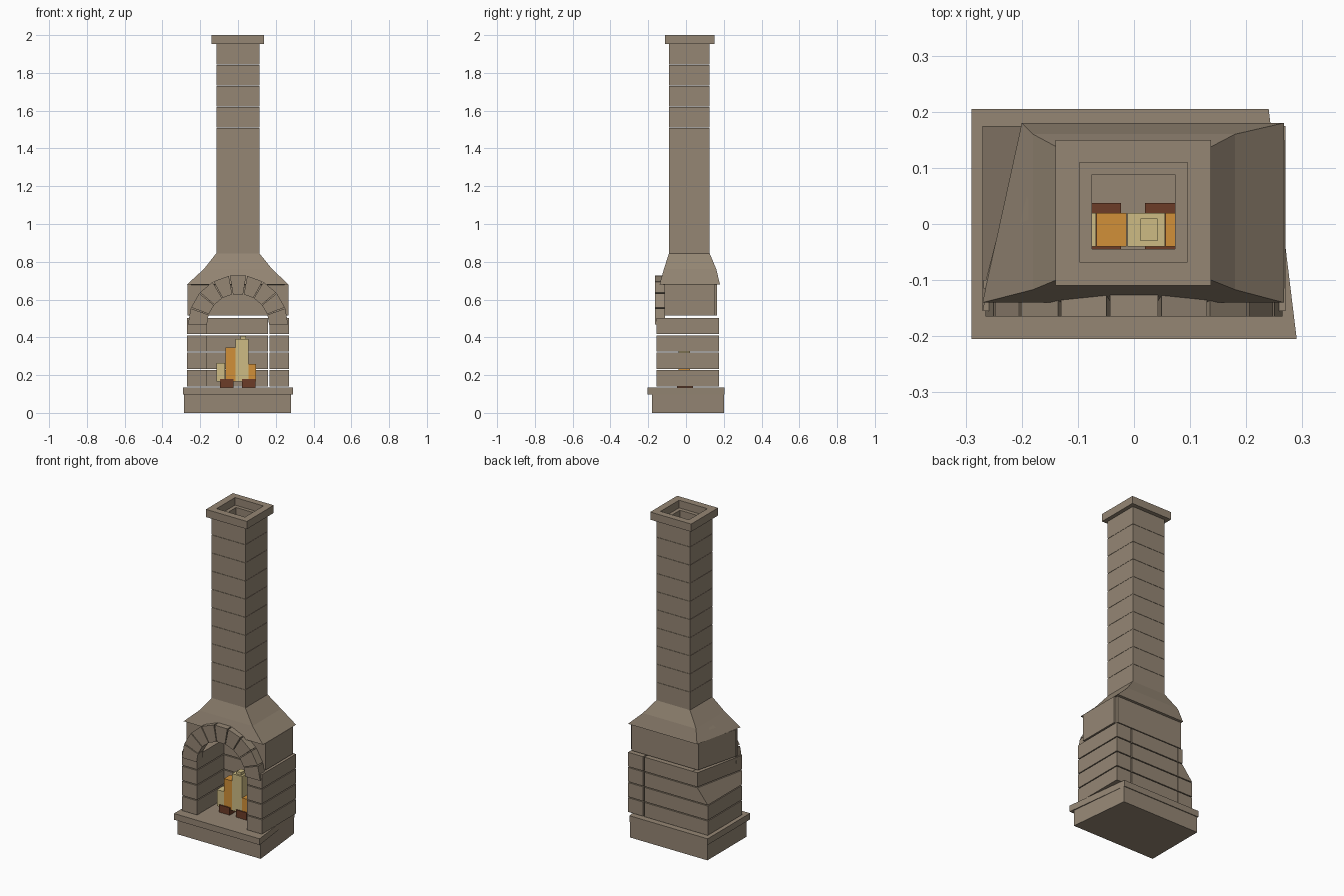
import bpy, bmesh
from math import sin, cos, pi

cube = bpy.data.objects.get("Cube")
if cube:
    bpy.data.objects.remove(cube, do_unlink=True)


def material(name, rgb):
    m = bpy.data.materials.new(name)
    m.use_nodes = True
    m.diffuse_color = (*rgb, 1)
    m.node_tree.nodes["Principled BSDF"].inputs["Base Color"].default_value = (*rgb, 1)
    return m


STONE = material("stone", (0.30, 0.24, 0.175))
WOOD = material("wood", (0.15, 0.045, 0.02))
ORANGE = material("flame orange", (0.64, 0.28, 0.04))
CREAM = material("flame cream", (0.61, 0.50, 0.23))


def quad(x0, x1, y0, y1, z, back_left=None, back_right=None):
    """Four-corner ring; the rear corners may be pulled in."""
    bl = x0 if back_left is None else back_left
    br = x1 if back_right is None else back_right
    return [(x0, y0, z), (x1, y0, z), (br, y1, z), (bl, y1, z)]


def loft(name, rings, mat=STONE, closed=False):
    """Skin rings together; closed joins the last to the first, else caps."""
    bm = bmesh.new()
    vs = [[bm.verts.new(p) for p in r] for r in rings]
    n = len(vs[0])
    pairs = list(zip(vs, vs[1:])) + ([(vs[-1], vs[0])] if closed else [])
    for a, b in pairs:
        for i in range(n):
            j = (i + 1) % n
            bm.faces.new((a[i], a[j], b[j], b[i]))
    if not closed:
        bm.faces.new(vs[0])
        bm.faces.new(vs[-1])
    bmesh.ops.recalc_face_normals(bm, faces=bm.faces)
    me = bpy.data.meshes.new(name)
    bm.to_mesh(me)
    bm.free()
    me.materials.append(mat)
    ob = bpy.data.objects.new(name, me)
    bpy.context.collection.objects.link(ob)
    return ob


def block(name, x0, x1, y0, y1, z0, z1, mat=STONE):
    return loft(name, [quad(x0, x1, y0, y1, z0), quad(x0, x1, y0, y1, z1)], mat)


def tube(name, outer, inner, z0, z1):
    return loft(name, [quad(*outer, z0), quad(*outer, z1),
                       quad(*inner, z1), quad(*inner, z0)], closed=True)


# Plinth and hearth slab, both narrowing at one rear corner
loft("plinth", [quad(-0.285, 0.28, -0.18, 0.2, z, None, 0.24) for z in (0, 0.097)])
loft("hearth_slab", [quad(-0.29, 0.29, -0.205, 0.205, z, None, 0.24)
                     for z in (0.097, 0.135)])

# Firebox courses; the upper rear corner on one side leans inward
LEAN = [(-0.27, -0.27), (-0.27, -0.27), (-0.27, -0.2), (-0.2, -0.2)]
for i, (low, high) in enumerate(LEAN):
    z0 = 0.139 + i * 0.0925
    z1 = z0 + 0.087
    loft(f"right_wall_{i}", [quad(-0.27, -0.168, -0.155, 0.175, z0, low),
                             quad(-0.27, -0.168, -0.155, 0.175, z1, high)])
    block(f"left_wall_{i}", 0.168, 0.27, -0.155, 0.175, z0, z1)
    block(f"back_wall_{i}", -0.166, 0.16, 0.1, 0.175, z0, z1)

# Upper firebox panels
Z0, Z1 = 0.515, 0.68
block("upper_left_panel", 0.252, 0.268, -0.115, 0.15, Z0, Z1)
loft("upper_right_panel", [[(-0.268, -0.115, z), (-0.252, -0.115, z),
                            (-0.186, 0.15, z), (-0.2, 0.15, z)] for z in (Z0, Z1)])
block("upper_back_panel", -0.2, 0.255, 0.15, 0.165, Z0, Z1)

# Arch of nine wedge stones
CZ, R_IN, R_OUT, STONES = 0.465, 0.165, 0.265, 9


def arc_point(r, a, y):
    return (r * cos(a), y, CZ + r * sin(a))


step = pi / STONES
for i in range(STONES):
    a0, a1 = i * step + 0.012, (i + 1) * step - 0.012
    loft(f"arch_stone_{i}", [[arc_point(R_IN, a0, y), arc_point(R_OUT, a0, y),
                              arc_point(R_OUT, a1, y), arc_point(R_IN, a1, y)]
                             for y in (-0.165, -0.112)])

# Front panel filling the corners above the arch
for side, label in ((1, "left"), (-1, "right")):
    arc = [arc_point(0.2, pi / 2 * k / 6, 0) for k in range(6, 0, -1)]
    edge = [(x, z) for x, _, z in arc if z > Z0]
    edge += [(0.195, Z0), (0.268, Z0), (0.268, Z1), (0, Z1)]
    loft(f"{label}_spandrel", [[(side * x, y, z) for x, z in edge]
                               for y in (-0.115, -0.1)])

# Hollow flared hood
loft("hood", [quad(-0.27, 0.267, -0.14, 0.18, 0.68, -0.2),
              quad(-0.18, 0.18, -0.117, 0.16, 0.762),
              quad(-0.115, 0.113, -0.09, 0.125, 0.845),
              quad(-0.09, 0.088, -0.06, 0.1, 0.845),
              quad(-0.155, 0.155, -0.095, 0.137, 0.757),
              quad(-0.245, 0.242, -0.115, 0.155, 0.678, -0.18)], closed=True)

# Chimney courses and cap
SHAFT, FLUE = (-0.115, 0.113, -0.09, 0.125), (-0.075, 0.073, -0.045, 0.088)
COURSES = 10
course = (1.955 - 0.845) / COURSES
for i in range(COURSES):
    z = 0.845 + i * course
    tube(f"chimney_course_{i}", SHAFT, FLUE, z, z + course - 0.0015)
tube("chimney_cap", (-0.14, 0.137, -0.11, 0.15), (-0.097, 0.095, -0.068, 0.11), 1.953, 2.0)

# Logs and flames
block("right_log", -0.095, -0.023, -0.047, 0.037, 0.135, 0.18, WOOD)
block("left_log", 0.02, 0.092, -0.047, 0.037, 0.135, 0.18, WOOD)
FLAMES = [(-0.115, -0.068, 0.265, CREAM), (-0.067, -0.013, 0.345, ORANGE),
          (-0.012, 0.055, 0.39, CREAM), (0.056, 0.095, 0.26, ORANGE)]
for i, (x0, x1, top, mat) in enumerate(FLAMES):
    block(f"flame_{i}", x0, x1, -0.04, 0.02, 0.165, top, mat)
block("flame_tip", 0.012, 0.042, -0.03, 0.01, 0.39, 0.407, CREAM)
